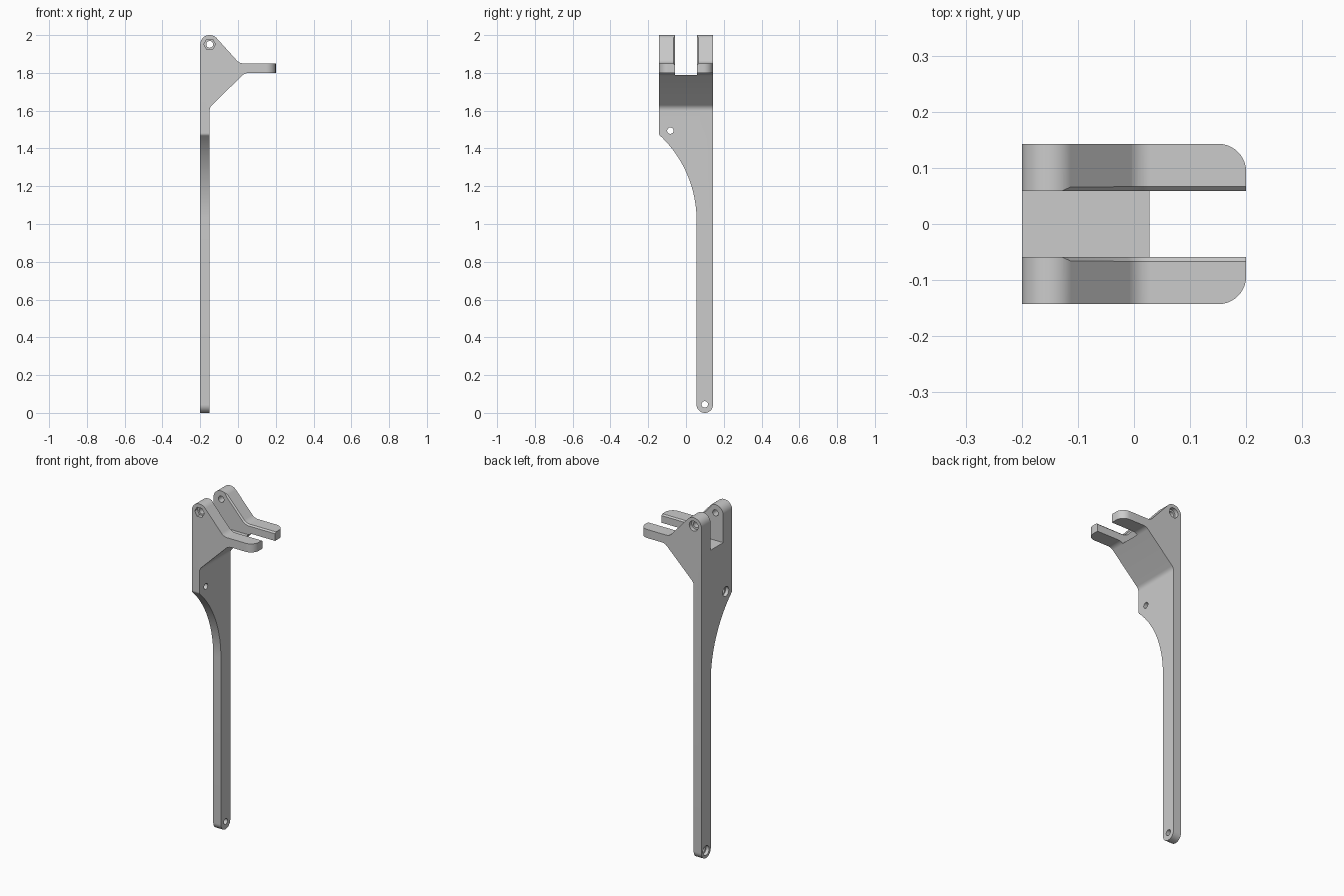
import bpy, bmesh, math
from mathutils import Vector

if "Cube" in bpy.data.objects:
    bpy.data.objects.remove(bpy.data.objects["Cube"], do_unlink=True)

WIDTH = 0.143      # half width of the head
SLOT = 0.0585      # half width of the slot
BIG = 0.4          # overshoot for cutting prisms


def loft(name, rings):
    """Closed solid through matching rings of 3D points."""
    bm = bmesh.new()
    rows = [[bm.verts.new(p) for p in ring] for ring in rings]
    n = len(rows[0])
    for a, b in zip(rows, rows[1:]):
        for i in range(n):
            j = (i + 1) % n
            bm.faces.new((a[i], a[j], b[j], b[i]))
    bm.faces.new(rows[0])
    bm.faces.new(rows[-1])
    bmesh.ops.recalc_face_normals(bm, faces=bm.faces)
    mesh = bpy.data.meshes.new(name)
    bm.to_mesh(mesh)
    bm.free()
    obj = bpy.data.objects.new(name, mesh)
    bpy.context.collection.objects.link(obj)
    return obj


def prism(name, points, axis, lo, hi):
    """Extrude a 2D outline along one axis."""
    place = {"x": lambda u, v, t: (t, u, v),
             "y": lambda u, v, t: (u, t, v),
             "z": lambda u, v, t: (u, v, t)}[axis]
    return loft(name, [[place(u, v, t) for u, v in points] for t in (lo, hi)])


def rounded(corners, steps=10):
    """Outline from (u, v, radius) corners, with arcs at the corners."""
    out = []
    for i, (u, v, r) in enumerate(corners):
        p = Vector((u, v))
        if r == 0:
            out.append(p)
            continue
        a = (Vector(corners[i - 1][:2]) - p).normalized()
        b = (Vector(corners[(i + 1) % len(corners)][:2]) - p).normalized()
        half = a.angle(b) / 2
        centre = p + (a + b).normalized() * (r / math.sin(half))
        start = p + a * (r / math.tan(half)) - centre
        end = p + b * (r / math.tan(half)) - centre
        sweep = math.pi - 2 * half
        for k in range(steps + 1):
            t = k / steps
            w = (start * math.sin((1 - t) * sweep) + end * math.sin(t * sweep)) / math.sin(sweep)
            out.append(centre + w)
    return out


def circle(u, v, r, sides=32):
    return [(u + r * math.cos(math.tau * k / sides), v + r * math.sin(math.tau * k / sides))
            for k in range(sides)]


def combine(body, tool, operation):
    mod = body.modifiers.new("cut", "BOOLEAN")
    mod.operation, mod.solver, mod.object = operation, "EXACT", tool
    bpy.context.view_layer.objects.active = body
    bpy.ops.object.modifier_apply(modifier=mod.name)
    bpy.data.objects.remove(tool, do_unlink=True)


# Front outline: thin leg, sloped gusset, fork arm and rounded lug
front = rounded([(-0.2, -0.1, 0), (-0.15, -0.1, 0), (-0.15, 1.618, 0.04), (0.037, 1.8, 0.05),
                 (0.2, 1.8, 0), (0.2, 1.85, 0), (0.008, 1.85, 0.05),
                 (-0.1275, 2, 0.049), (-0.2, 2, 0.049)])
body = prism("bracket_arm", front, "y", -BIG, BIG)

# Side outline: wide head sweeping in to a narrow leg with a round foot
R, leg = 0.616, 0.056
sweep = [(leg - R + R * math.cos(a), 1.02 + R * math.sin(a), 0)
         for a in (0.827 * k / 20 for k in range(19, -1, -1))]
side = rounded([(WIDTH, 2.2, 0), (-WIDTH, 2.2, 0), (-WIDTH, 1.473, 0.02)] + sweep +
               [(leg, 0, 0.0433), (WIDTH, 0, 0.0433)])
combine(body, prism("side_outline", side, "x", -BIG, BIG), "INTERSECT")

# Top outline: rounded outer corners on the fork tips
top = rounded([(-BIG, -BIG, 0), (0.1, -BIG, 0), (0.1, -WIDTH, 0), (0.2, -WIDTH, 0.05),
               (0.2, WIDTH, 0.05), (0.1, WIDTH, 0), (0.1, BIG, 0), (-BIG, BIG, 0)])
combine(body, prism("top_outline", top, "z", -1, 3), "INTERSECT")

# Slot between the two lugs and arms
slot = [(-SLOT, 1.79), (SLOT, 1.79), (SLOT, 2.2), (-SLOT, 2.2)]
combine(body, prism("slot", slot, "x", -BIG, BIG), "DIFFERENCE")

# Chamfers along the upper inner edges of the fork
first = next(i for i, p in enumerate(front) if p.x > 0.19 and p.y > 1.84)
path = [Vector((0.22, 1.85))] + [p for p in front[first + 1:] if p.x > -0.137]
for s in (-1, 1):
    rings = []
    for i, p in enumerate(path):
        d = path[min(i + 1, len(path) - 1)] - path[max(i - 1, 0)]
        n = Vector((d.y, -d.x)).normalized()
        n = n if n.y > 0 else -n
        depth = 0.009 * min(1, max(0, (p.x + 0.132) / 0.02)) - 0.001
        ring = []
        for y, h in ((SLOT - 0.008, -depth - 0.008), (SLOT - 0.008, 0.01),
                     (SLOT + depth + 0.01, 0.01)):
            q = p + n * h
            ring.append((q.x, s * y, q.y))
        rings.append(ring)
    combine(body, loft("chamfer", rings), "DIFFERENCE")

# Pivot hole with a hexagonal nut pocket in front and a round pocket behind
px, pz = -0.15, 1.951
combine(body, prism("pivot_hole", circle(px, pz, 0.018), "y", -BIG, BIG), "DIFFERENCE")
combine(body, prism("nut_pocket", circle(px, pz, 0.031, 6), "y", -BIG, -0.12), "DIFFERENCE")
combine(body, prism("head_pocket", circle(px, pz, 0.029), "y", 0.12, BIG), "DIFFERENCE")

# Screw holes through the plate, with pockets on the flat back
for y, z in ((-0.083, 1.494), (0.0995, 0.045)):
    combine(body, prism("screw_hole", circle(y, z, 0.017), "x", -BIG, BIG), "DIFFERENCE")
    combine(body, prism("screw_pocket", circle(y, z, 0.028), "x", -BIG, -0.18), "DIFFERENCE")

# Single grey material
grey = bpy.data.materials.new("light_grey")
grey.use_nodes = True
colour = (0.6, 0.6, 0.6, 1)
grey.diffuse_color = colour
grey.node_tree.nodes["Principled BSDF"].inputs["Base Color"].default_value = colour
body.data.materials.clear()
body.data.materials.append(grey)

bpy.ops.object.select_all(action="DESELECT")
body.select_set(True)
bpy.context.view_layer.objects.active = body
bpy.ops.object.shade_smooth_by_angle(angle=math.radians(30))
